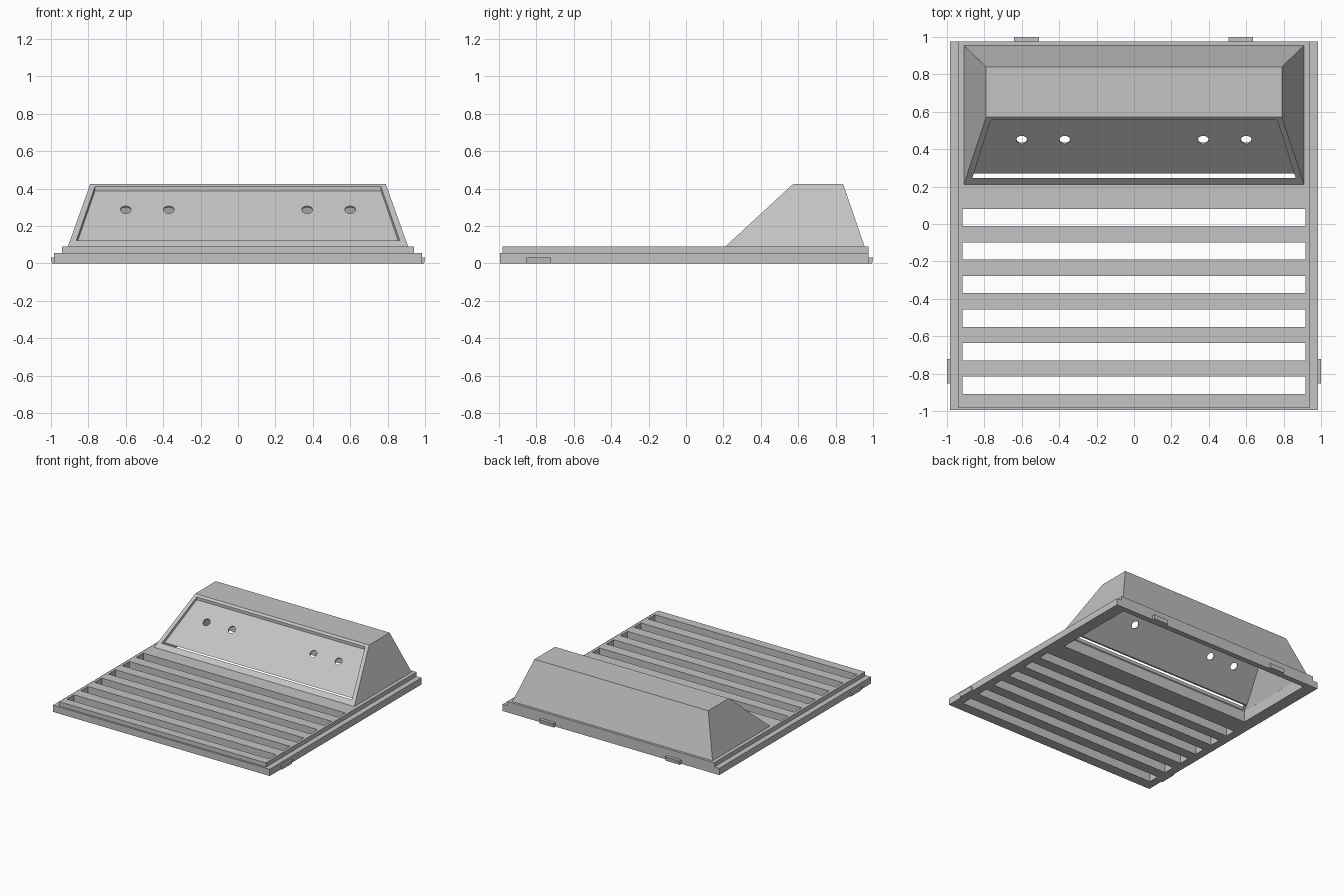
import bpy
import bmesh
from math import atan2, pi
from mathutils import Matrix, Vector

if "Cube" in bpy.data.objects:
    bpy.data.objects.remove(bpy.data.objects["Cube"], do_unlink=True)

grey = bpy.data.materials.new("plain_grey")
grey.use_nodes = True
colour = (0.55, 0.55, 0.55, 1)
grey.diffuse_color = colour
grey.node_tree.nodes["Principled BSDF"].inputs["Base Color"].default_value = colour


def finish(name, bm):
    bmesh.ops.recalc_face_normals(bm, faces=bm.faces)
    mesh = bpy.data.meshes.new(name)
    bm.to_mesh(mesh)
    bm.free()
    mesh.materials.append(grey)
    obj = bpy.data.objects.new(name, mesh)
    bpy.context.collection.objects.link(obj)
    return obj


def add_loft(bm, low, high):
    """Join two four-cornered loops into a closed solid."""
    a = [bm.verts.new(p) for p in low]
    b = [bm.verts.new(p) for p in high]
    bm.faces.new(a[::-1])
    bm.faces.new(b)
    for i in range(4):
        j = (i + 1) % 4
        bm.faces.new((a[i], a[j], b[j], b[i]))


def quad(half_front, half_back, y0, y1, z0, z1=None):
    z1 = z0 if z1 is None else z1
    return [(-half_front, y0, z0), (half_front, y0, z0),
            (half_back, y1, z1), (-half_back, y1, z1)]


def loft(name, low, high):
    bm = bmesh.new()
    add_loft(bm, low, high)
    return finish(name, bm)


def block(name, half, y0, y1, z0, z1):
    return loft(name, quad(half, half, y0, y1, z0), quad(half, half, y0, y1, z1))


def combine(obj, tool, operation):
    mod = obj.modifiers.new(operation.lower(), 'BOOLEAN')
    mod.operation = operation
    mod.solver = 'EXACT'
    mod.object = tool
    tool.hide_render = True
    bpy.context.view_layer.objects.active = obj
    bpy.ops.object.modifier_apply(modifier=mod.name)
    bpy.data.objects.remove(tool, do_unlink=True)


# Stepped base plate
plate = block("base_plate", 0.985, -0.995, 0.975, 0, 0.055)
combine(plate, block("raised_step", 0.94, -0.98, 0.975, 0.03, 0.09), 'UNION')

# Six vent slots
bm = bmesh.new()
for i in range(6):
    y = 0.035 - i * 0.1795
    add_loft(bm, quad(0.918, 0.918, y - 0.046, y + 0.046, -0.1),
             quad(0.918, 0.918, y - 0.046, y + 0.046, 0.2))
combine(plate, finish("slot_cutter", bm), 'DIFFERENCE')

# Opening below the hollow housing
combine(plate, block("opening_cutter", 0.885, 0.239, 0.93, -0.1, 0.2), 'DIFFERENCE')

# Sloped hollow housing
housing = loft("housing", quad(0.91, 0.91, 0.21, 0.955, 0.09),
               quad(0.79, 0.79, 0.573, 0.84, 0.425))
cavity = loft("cavity_cutter", quad(0.892, 0.892, 0.217, 0.937, 0.07),
              quad(0.772, 0.772, 0.578, 0.822, 0.405))
combine(housing, cavity, 'DIFFERENCE')

# Window in the sloped front, open along its lower edge
window = loft("window_cutter", quad(0.865, 0.765, 0.245, 0.557, 0.04),
              quad(0.865, 0.765, 0.245, 0.557, 0.6))
combine(housing, window, 'DIFFERENCE')

# Recessed front panel
front = quad(0.872, 0.775, 0.27, 0.577, 0.12, 0.406)
panel = loft("front_panel", [(x, y + 0.014, z) for x, y, z in front], front)

# Four round holes square to the panel
bm = bmesh.new()
tilt = atan2(0.286, 0.307)
for x in (-0.6, -0.37, 0.37, 0.6):
    place = Matrix.Translation(Vector((x, 0.453, 0.284))) @ Matrix.Rotation(tilt, 4, 'X')
    bmesh.ops.create_cone(bm, cap_ends=True, segments=32, radius1=0.029,
                          radius2=0.029, depth=0.2, matrix=place)
combine(panel, finish("hole_cutter", bm), 'DIFFERENCE')


# Clip tabs on the back and both sides, narrowing slightly downwards
def tab(name, x, y, turn):
    obj = loft(name, quad(0.066, 0.066, -0.02, 0.02, 0),
               quad(0.066, 0.066, -0.02, 0.025, 0.033))
    obj.data.transform(Matrix.Translation((x, y, 0)) @ Matrix.Rotation(turn, 4, 'Z'))


tab("back_tab_right", -0.575, 0.975, 0)
tab("back_tab_left", 0.57, 0.975, 0)
tab("side_tab_right", -0.975, -0.787, pi / 2)
tab("side_tab_left", 0.975, -0.787, -pi / 2)
